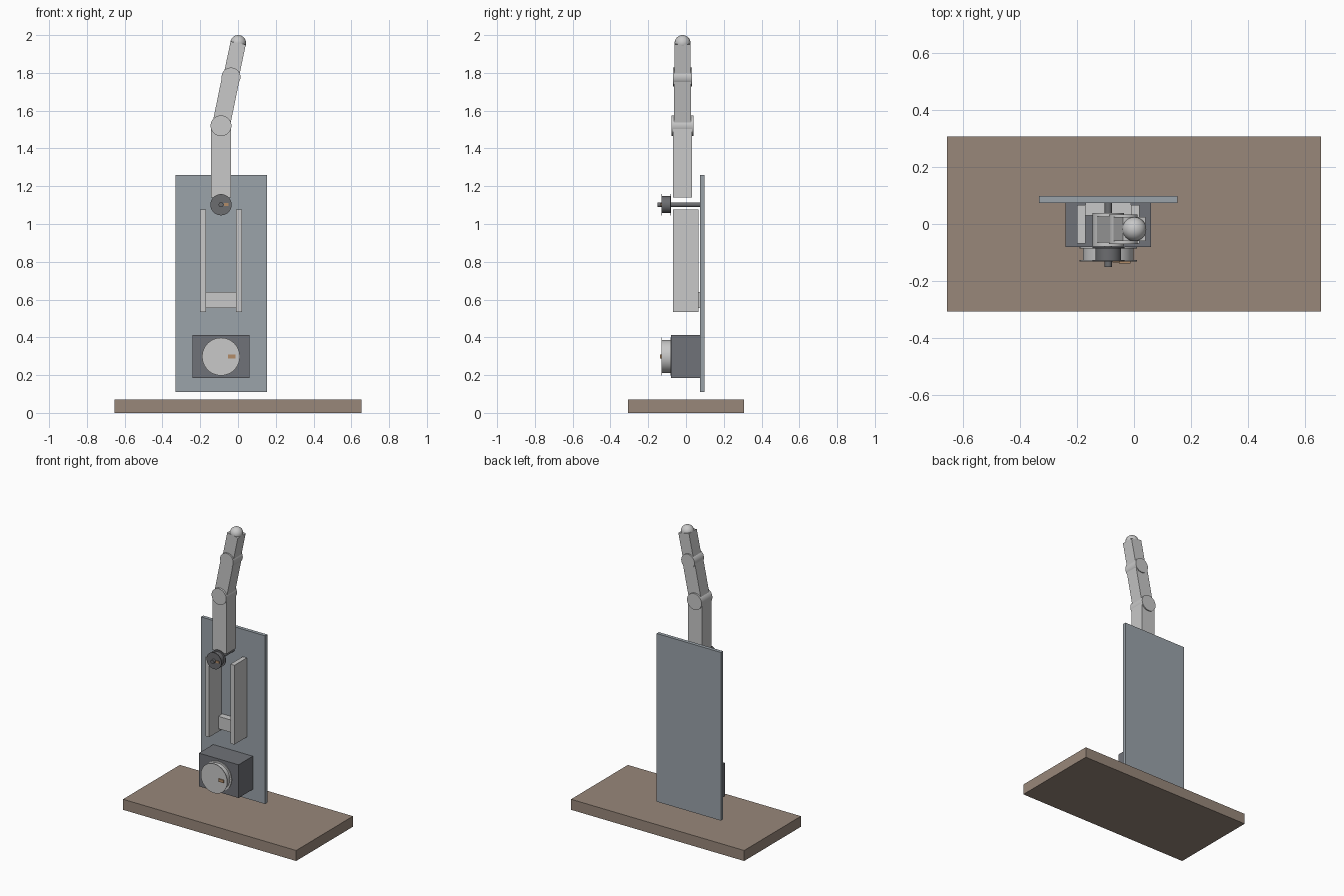
import bpy, math
from mathutils import Matrix

if "Cube" in bpy.data.objects:
    bpy.data.objects.remove(bpy.data.objects["Cube"])


def mat(name, r, g, b):
    m = bpy.data.materials.new(name)
    lin = [((c / 255 + 0.055) / 1.055) ** 2.4 for c in (r, g, b)]
    m.diffuse_color = (*lin, 1)
    m.use_nodes = True
    m.node_tree.nodes["Principled BSDF"].inputs["Base Color"].default_value = m.diffuse_color
    return m


WOOD = mat("wood brown", 152, 135, 122)
PANEL = mat("blue grey panel", 155, 163, 170)
LIGHT = mat("light grey plastic", 200, 200, 200)
MOTOR = mat("dark grey motor", 112, 114, 120)
METAL = mat("dark metal", 108, 109, 112)
MARK = mat("tan mark", 178, 140, 105)


def finish(name, m):
    o = bpy.context.object
    o.name = name
    o.data.materials.append(m)
    return o


def box(name, m, x, y, z):
    """Box given by its extents on each axis."""
    bpy.ops.mesh.primitive_cube_add(size=1)
    o = finish(name, m)
    o.data.transform(Matrix.Diagonal((x[1] - x[0], y[1] - y[0], z[1] - z[0], 1)))
    o.location = [(a[0] + a[1]) / 2 for a in (x, y, z)]
    return o


def disc(name, m, x, z, r, y0, y1):
    """Smooth cylinder running along y."""
    bpy.ops.mesh.primitive_cylinder_add(vertices=48, radius=r, depth=y1 - y0,
                                        location=(x, (y0 + y1) / 2, z),
                                        rotation=(math.pi / 2, 0, 0))
    o = finish(name, m)
    bpy.ops.object.shade_smooth_by_angle()
    return o


def link(name, p, q, half, y):
    """Straight finger link from p to q in the xz plane."""
    dx, dz = q[0] - p[0], q[1] - p[1]
    length = math.hypot(dx, dz)
    o = box(name, LIGHT, (-half, half), y, (-length / 2, length / 2))
    o.location.x, o.location.z = (p[0] + q[0]) / 2, (p[1] + q[1]) / 2
    o.rotation_euler.y = math.atan2(dx, dz)


def spool(name, m, x, z, r, drum):
    """Drum between two thin flanges."""
    disc(name + "_drum", m, x, z, drum, -0.129, -0.08)
    disc(name + "_front_flange", m, x, z, r, -0.131, -0.126)
    disc(name + "_back_flange", m, x, z, r, -0.086, -0.081)


CX = -0.09

# Base, upright panel and motor
box("base_board", WOOD, (-0.655, 0.655), (-0.307, 0.307), (0, 0.072))
box("back_panel", PANEL, (-0.332, 0.153), (0.074, 0.098), (0.11, 1.26))
box("motor_body", MOTOR, (-0.24, 0.06), (-0.08, 0.074), (0.185, 0.412))

# Motor spool with its mark
spool("motor_spool", LIGHT, CX, 0.298, 0.1, 0.088)
box("motor_spool_mark", MARK, (-0.052, -0.013), (-0.138, -0.131), (0.289, 0.308))

# Guide rails and cross block
for side in (-1, 1):
    c = CX + side * 0.095
    box("guide_rail", LIGHT, (c - 0.015, c + 0.015), (-0.068, 0.066), (0.535, 1.077))
box("cross_block", LIGHT, (-0.17, -0.01), (0.03, 0.074), (0.555, 0.64))

# Pulley on its axle
spool("pulley", METAL, CX, 1.102, 0.056, 0.045)
disc("pulley_axle", METAL, CX, 1.102, 0.013, -0.15, 0.074)
box("pulley_mark", MARK, (-0.075, -0.05), (-0.135, -0.131), (1.095, 1.11))

# Finger: three links, two knuckles and a round tip
knuckle_a, knuckle_b, tip = (CX, 1.52), (-0.037, 1.778), (0.001, 1.958)
link("lower_link", (CX, 1.14), knuckle_a, 0.0525, (-0.07, 0.032))
link("middle_link", knuckle_a, knuckle_b, 0.047, (-0.064, 0.027))
link("upper_link", knuckle_b, tip, 0.041, (-0.06, 0.024))
disc("lower_knuckle", LIGHT, *knuckle_a, 0.055, -0.078, 0.039)
disc("upper_knuckle", LIGHT, *knuckle_b, 0.05, -0.07, 0.033)
bpy.ops.mesh.primitive_uv_sphere_add(segments=32, ring_count=16, radius=0.042,
                                     location=(tip[0], -0.018, tip[1]))
finish("fingertip", LIGHT)
bpy.ops.object.shade_smooth()
